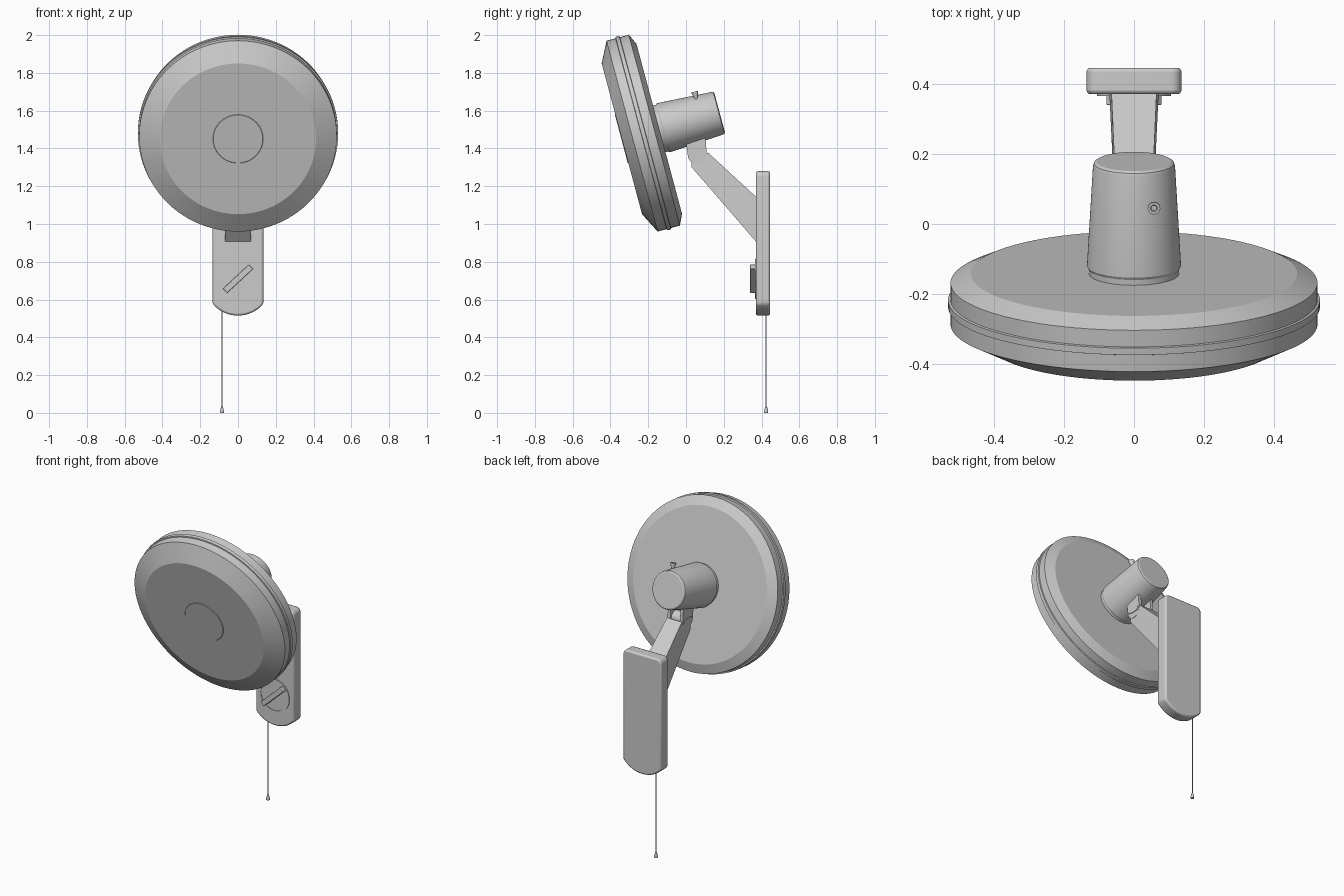
import bpy, bmesh, math
from mathutils import Matrix, Vector

if "Cube" in bpy.data.objects:
    bpy.data.objects.remove(bpy.data.objects["Cube"])

grey = bpy.data.materials.new("plain grey")
grey.use_nodes = True
GREY = (0.6, 0.6, 0.6, 1)
grey.diffuse_color = GREY
grey.node_tree.nodes["Principled BSDF"].inputs["Base Color"].default_value = GREY

# Head frame: local z runs backwards along the motor axis
HEAD = Matrix.Translation((0, -0.2265, 1.481)) @ Matrix.Rotation(math.radians(-75), 4, "X")


def finish(name, bm, matrix=Matrix(), bevel=0.0):
    bmesh.ops.remove_doubles(bm, verts=bm.verts, dist=1e-5)
    bmesh.ops.recalc_face_normals(bm, faces=bm.faces)
    mesh = bpy.data.meshes.new(name)
    bm.to_mesh(mesh)
    bm.free()
    obj = bpy.data.objects.new(name, mesh)
    bpy.context.collection.objects.link(obj)
    obj.matrix_world = matrix
    mesh.materials.append(grey)
    if bevel:
        mod = obj.modifiers.new("soft edges", "BEVEL")
        mod.width, mod.segments, mod.limit_method = bevel, 2, "ANGLE"
        mod.angle_limit = math.radians(40)
    bpy.ops.object.select_all(action="DESELECT")
    obj.select_set(True)
    bpy.context.view_layer.objects.active = obj
    bpy.ops.object.shade_smooth_by_angle(angle=math.radians(22))
    return obj


def lathe(name, profile, matrix=Matrix(), steps=72):
    """Spin (radius, height) points around local z."""
    bm = bmesh.new()
    verts = [bm.verts.new((r, 0, h)) for r, h in profile]
    edges = [bm.edges.new(pair) for pair in zip(verts, verts[1:])]
    bmesh.ops.spin(bm, geom=verts + edges, cent=(0, 0, 0), axis=(0, 0, 1),
                   angle=math.tau, steps=steps, use_duplicate=False)
    return finish(name, bm, matrix)


def extrude(name, outline, move, matrix=Matrix(), bevel=0.0):
    """Turn a closed outline of 3D points into a solid."""
    bm = bmesh.new()
    face = bm.faces.new([bm.verts.new(p) for p in outline])
    out = bmesh.ops.extrude_face_region(bm, geom=[face])
    bmesh.ops.translate(bm, vec=move, verts=[v for v in out["geom"] if isinstance(v, bmesh.types.BMVert)])
    return finish(name, bm, matrix, bevel)


def arc(cx, cy, radius, start, end, steps):
    angles = [math.radians(start + (end - start) * i / steps) for i in range(steps + 1)]
    return [(cx + radius * math.cos(a), cy + radius * math.sin(a)) for a in angles]


# Fan head: two chamfered shells joined by a thin ridge
lathe("fan_housing", [(0, -0.117), (0.413, -0.117), (0.523, -0.061), (0.523, -0.012),
                      (0.53, -0.01), (0.53, 0.01), (0.523, 0.012), (0.523, 0.061),
                      (0.465, 0.088), (0, 0.088)], HEAD, 96)
lathe("front_badge", [(0, -0.12), (0.131, -0.12), (0.133, -0.118), (0.133, -0.11)], HEAD)

# Motor: tapered can with a short neck
lathe("motor_neck", [(0.128, 0.08), (0.128, 0.11)], HEAD)
lathe("motor_body", [(0, 0.104), (0.13, 0.104), (0.134, 0.112), (0.117, 0.404),
                     (0.114, 0.414), (0.106, 0.419), (0, 0.419)], HEAD)

# Swing knob on top of the motor
knob = Matrix.Translation((0.057, 0.066, 1.62)) @ Matrix.Rotation(math.radians(15), 4, "X")
lathe("swing_knob", [(0, 0), (0.009, 0), (0.009, 0.05), (0.018, 0.077), (0.018, 0.083),
                     (0.01, 0.083), (0.008, 0.078), (0, 0.078)], knob, 20)

# Tilt joint: a fork under the motor, with a pivot
PIVOT = (0.06, 1.368)
for side, x in (("left", 0.034), ("right", -0.054)):
    ear = [(0.10, 1.49), (-0.005, 1.45), (0.005, 1.40)] + arc(*PIVOT, 0.051, 180, 375, 14)
    extrude(side + "_joint_ear", [(x, y, z) for y, z in ear], (0.02, 0, 0))
    slot = [(x + (0.02 if x > 0 else -0.004), PIVOT[0] + 0.045 * c, PIVOT[1] + 0.016 * s)
            for c, s in arc(0, 0, 1, 0, 345, 23)]
    extrude(side + "_pivot_cap", slot, (0.004, 0, 0))
turn = Matrix.Translation((0, *PIVOT)) @ Matrix.Rotation(math.pi / 2, 4, "Y")
lathe("pivot_barrel", [(0, -0.034), (0.042, -0.034), (0.042, 0.034), (0, 0.034)], turn, 32)

# Support arm: widens towards the wall plate
bm = bmesh.new()
rings = []
for y, low, high, half_low, half_high in ((0.37, 0.907, 1.145, 0.07, 0.064),
                                          (0.117, 1.20, 1.378, 0.058, 0.053),
                                          (0.03, 1.30, 1.33, 0.054, 0.05)):
    rings.append([bm.verts.new(p) for p in ((-half_low, y, low), (half_low, y, low),
                                            (half_high, y, high), (-half_high, y, high))])
for a, b in zip(rings, rings[1:]):
    for i in range(4):
        j = (i + 1) % 4
        bm.faces.new((a[i], a[j], b[j], b[i]))
bm.faces.new(rings[0])
bm.faces.new(rings[-1])
finish("support_arm", bm)

# Wall plate: rounded top corners and a bowed bottom
radius = 0.176
sweep = math.degrees(math.asin(0.135 / radius))
plate = (arc(0.105, 1.25, 0.03, 0, 90, 6) + arc(-0.105, 1.25, 0.03, 90, 180, 6)
         + arc(0, 0.515 + radius, radius, 270 - sweep, 270 + sweep, 20))
extrude("wall_plate", [(x, 0.37, z) for x, z in plate], (0, 0.075, 0), bevel=0.01)

# Speed dial: ring, disc and slanted grip
dial = Matrix.Translation((0, 0.371, 0.71)) @ Matrix.Rotation(math.pi / 2, 4, "X")
lathe("dial_ring", [(0.095, 0), (0.095, 0.006), (0.106, 0.006), (0.106, 0)], dial, 48)
lathe("dial_disc", [(0, 0.003), (0.096, 0.003)], dial, 48)
grip = [(-0.094, -0.016, 0), (0.094, -0.016, 0), (0.094, 0.016, 0), (-0.094, 0.016, 0)]
extrude("dial_grip", grip, (0, 0, 0.032), dial @ Matrix.Rotation(math.radians(43), 4, "Z"), 0.003)

# Pull cord with its bell
cord = Matrix.Translation((-0.085, 0.424, 0))
lathe("pull_cord", [(0, 0.03), (0.003, 0.03), (0.003, 0.56), (0, 0.56)], cord, 10)
lathe("cord_bell", [(0, 0), (0.011, 0), (0.011, 0.008), (0.005, 0.032), (0, 0.036)], cord, 16)
